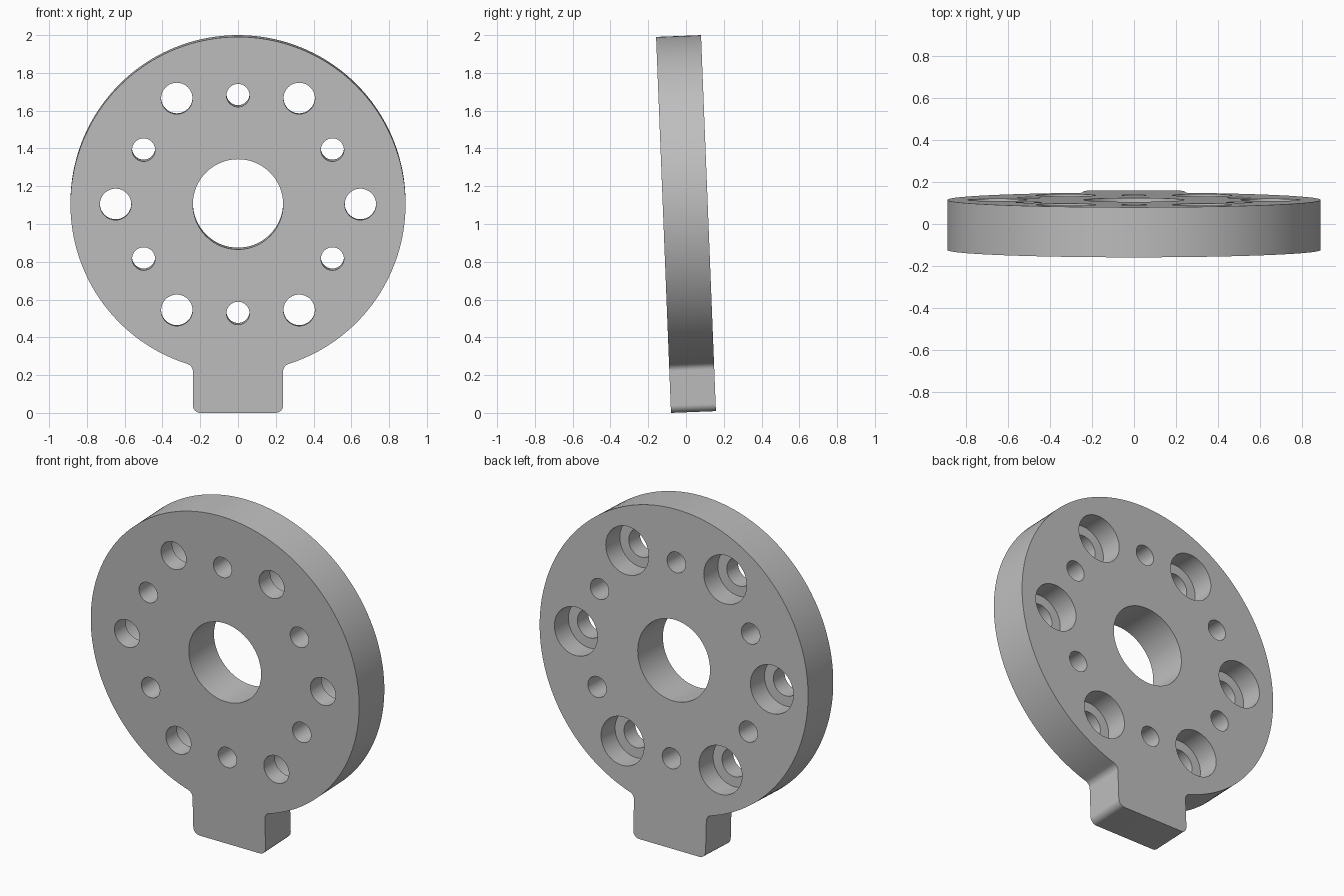
import bpy, bmesh, math
from mathutils import Matrix, Vector

if "Cube" in bpy.data.objects:
    bpy.data.objects.remove(bpy.data.objects["Cube"])

RADIUS, CENTRE = 0.887, 1.105      # disc
HALF, FILLET = 0.239, 0.04         # tab half width, corner radius
THICK, TILT = 0.238, math.radians(2.27)

grey = bpy.data.materials.new("plain grey")
grey.use_nodes = True
colour = (0.52, 0.52, 0.52, 1)
grey.diffuse_color = colour
grey.node_tree.nodes["Principled BSDF"].inputs["Base Color"].default_value = colour


def arc(cx, cz, r, start, end, steps):
    """Points on an arc in the x-z plane."""
    angles = [start + (end - start) * i / steps for i in range(steps + 1)]
    return [(cx + r * math.cos(a), cz + r * math.sin(a)) for a in angles]


def new_object(name, bm):
    mesh = bpy.data.meshes.new(name)
    bmesh.ops.recalc_face_normals(bm, faces=bm.faces)
    bm.to_mesh(mesh)
    bm.free()
    ob = bpy.data.objects.new(name, mesh)
    bpy.context.collection.objects.link(ob)
    return ob


# Right half of the outline: tab corner, fillet into the disc, half the rim
fx = HALF + FILLET
drop = math.sqrt((RADIUS + FILLET) ** 2 - fx ** 2)
join = math.atan2(drop, -fx)
half = arc(HALF - FILLET, FILLET, FILLET, -math.pi / 2, 0, 8)
half += arc(fx, CENTRE - drop, FILLET, math.pi, join, 8)
half += arc(0, CENTRE, RADIUS, join - math.pi, math.pi / 2, 80)[1:]
outline = half + [(-x, z) for x, z in reversed(half[:-1])]

# Plate with tab, front face on y = 0
bm = bmesh.new()
face = bm.faces.new([bm.verts.new((x, 0, z)) for x, z in outline])
grown = bmesh.ops.extrude_face_region(bm, geom=[face])["geom"]
bmesh.ops.translate(bm, vec=(0, THICK, 0),
                    verts=[v for v in grown if isinstance(v, bmesh.types.BMVert)])
plate = new_object("round_plate_with_tab", bm)
plate.data.materials.append(grey)


def ring(radius, first_angle):
    """Six hole centres spaced evenly on a circle."""
    return [(radius * math.cos(a), radius * math.sin(a))
            for a in (math.radians(first_angle + 60 * i) for i in range(6))]


def cut(name, holes, y0, y1):
    """Drill cylinders (x, z, radius) along y between two depths."""
    bm = bmesh.new()
    for x, z, r in holes:
        place = Matrix.Translation((x, (y0 + y1) / 2, CENTRE + z))
        bmesh.ops.create_cone(bm, cap_ends=True, segments=64, radius1=r, radius2=r,
                              depth=y1 - y0,
                              matrix=place @ Matrix.Rotation(math.pi / 2, 4, 'X'))
    cutter = new_object(name, bm)
    cutter.hide_render = True
    mod = plate.modifiers.new(name, 'BOOLEAN')
    mod.operation, mod.solver, mod.object = 'DIFFERENCE', 'EXACT', cutter
    bpy.context.view_layer.objects.active = plate
    bpy.ops.object.modifier_apply(modifier=name)
    bpy.data.objects.remove(cutter)


# Centre bore, bolt holes and pin holes go right through
bolts = ring(0.648, 0)
through = [(0, 0, HALF)]
through += [(x, z, 0.083) for x, z in bolts]
through += [(x, z, 0.061) for x, z in ring(0.577, 30)]
cut("through_holes", through, -0.1, THICK + 0.1)
# Counterbores open to the back
cut("counterbores", [(x, z, 0.142) for x, z in bolts], 0.105, THICK + 0.1)

# Lean the plate forward, centre it in depth and stand it on the ground
plate.data.transform(Matrix.Rotation(TILT, 4, 'X'))
ys = [v.co.y for v in plate.data.vertices]
low = min(v.co.z for v in plate.data.vertices)
plate.data.transform(Matrix.Translation(Vector((0, -(min(ys) + max(ys)) / 2, -low))))

for ob in bpy.context.selected_objects:
    ob.select_set(False)
plate.select_set(True)
bpy.context.view_layer.objects.active = plate
bpy.ops.object.shade_smooth_by_angle(angle=math.radians(30))
